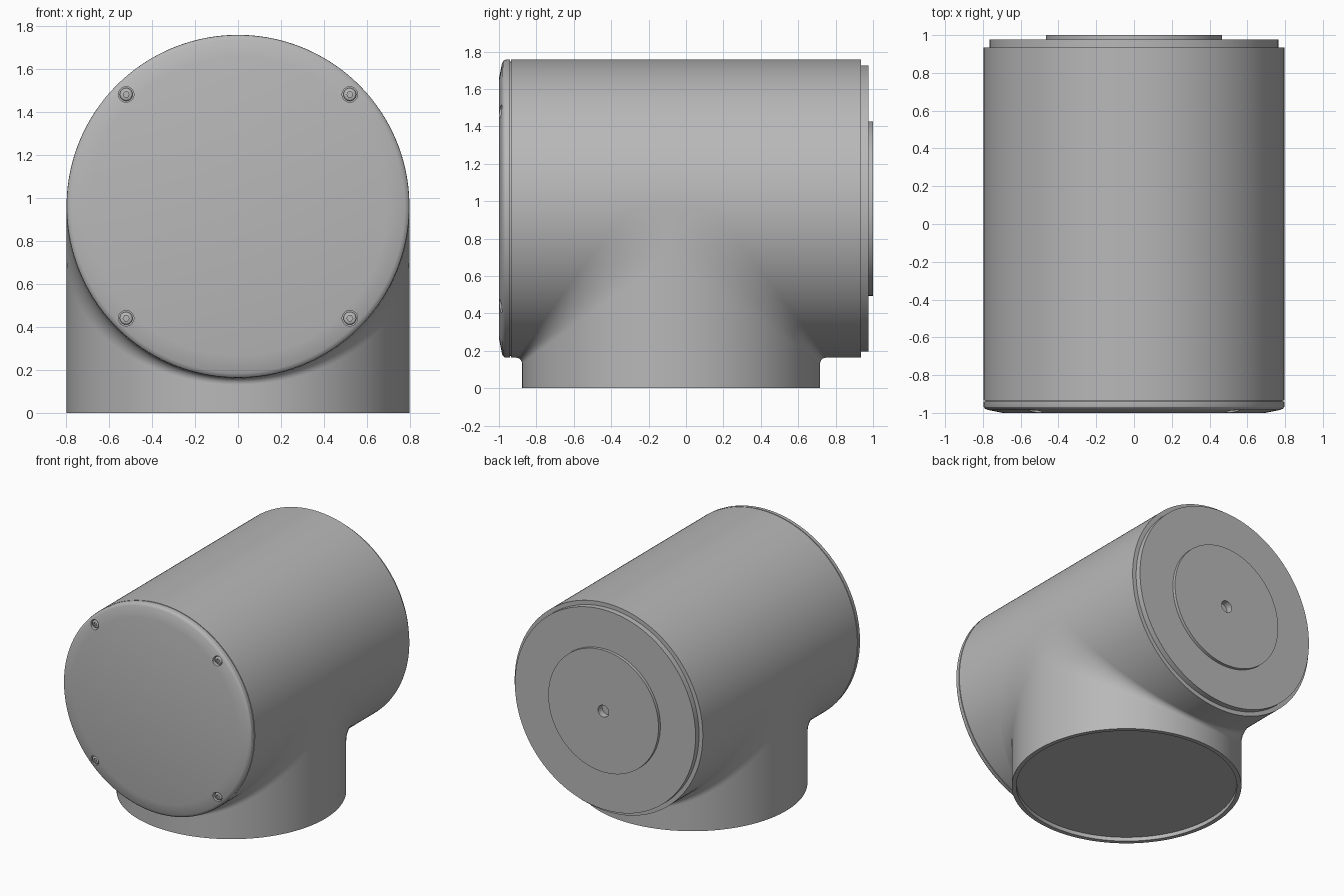
import bpy, bmesh
from math import sin, cos, pi, radians
from mathutils import Matrix, Vector

cube = bpy.data.objects.get("Cube")
if cube:
    bpy.data.objects.remove(cube)

R = 0.797          # shared radius of body and neck
AXIS_Z = 0.96      # height of the horizontal axis
NECK_Y = -0.08     # centre of the vertical neck

grey = bpy.data.materials.new("plain grey")
grey.use_nodes = True
grey.diffuse_color = (0.48, 0.48, 0.48, 1)
grey.node_tree.nodes["Principled BSDF"].inputs["Base Color"].default_value = (0.48, 0.48, 0.48, 1)


def finish(name, bm, recalc=True):
    if recalc:
        bmesh.ops.recalc_face_normals(bm, faces=bm.faces)
    mesh = bpy.data.meshes.new(name)
    bm.to_mesh(mesh)
    bm.free()
    mesh.materials.append(grey)
    ob = bpy.data.objects.new(name, mesh)
    bpy.context.collection.objects.link(ob)
    return ob


def smooth(ob):
    bpy.ops.object.select_all(action='DESELECT')
    ob.select_set(True)
    bpy.context.view_layer.objects.active = ob
    bpy.ops.object.shade_smooth_by_angle(angle=radians(25))


def lathe(name, profile, matrix, segments=192):
    """Spin (radius, height) points about local z; radius 0 closes an end."""
    bm = bmesh.new()
    rings = []
    for r, h in profile:
        n = segments if r else 1
        rings.append([bm.verts.new(matrix @ Vector((r * cos(2 * pi * i / n), r * sin(2 * pi * i / n), h)))
                      for i in range(n)])
    for a, b in zip(rings, rings[1:]):
        for i in range(segments):
            k = (i + 1) % segments
            if len(a) == 1:
                bm.faces.new((a[0], b[k], b[i]))
            elif len(b) == 1:
                bm.faces.new((a[i], a[k], b[0]))
            else:
                bm.faces.new((a[i], a[k], b[k], b[i]))
    return finish(name, bm)


# local z becomes +y (backward) or -y (forward)
backward = Matrix.Translation((0, 0, AXIS_Z)) @ Matrix.Rotation(-pi / 2, 4, 'X')
forward = Matrix.Rotation(pi / 2, 4, 'X')

# Horizontal body with stepped back, raised disc and centre hole
body = lathe("body", [(0, -0.935), (R, -0.935), (R, 0.935), (0.765, 0.935), (0.765, 0.977),
                      (0.467, 0.977), (0.467, 1), (0.045, 1), (0.045, 0.95), (0, 0.95)], backward)
smooth(body)

# Front cap with a tapered rim and a fine groove behind it
cap = lathe("front_cap", [(0, -1), (0.695, -1), (0.775, -0.984), (0.788, -0.978), (0.795, -0.97),
                          (R, -0.96), (R, -0.941), (0.787, -0.941), (0.787, -0.93), (0, -0.93)], backward)

# Screws in round pockets around the cap rim
for side, sx in (("left", 1), ("right", -1)):
    for level, sz in (("upper", 1), ("lower", -1)):
        place = Matrix.Translation((sx * 0.52, 0, AXIS_Z + sz * 0.52)) @ forward
        cutter = lathe("screw_pocket_cutter", [(0, 0.955), (0.036, 0.955), (0.036, 1.02), (0, 1.02)], place, 32)
        cutter.hide_render = True
        cutter.hide_viewport = True
        cut = cap.modifiers.new("screw_pocket", 'BOOLEAN')
        cut.operation = 'DIFFERENCE'
        cut.solver = 'EXACT'
        cut.object = cutter
        screw = lathe(f"screw_{level}_{side}", [(0, 0.95), (0.03, 0.95), (0.03, 0.978), (0.025, 0.984),
                                                (0.018, 0.986)], place, 24)
        smooth(screw)
        # hexagonal socket
        lathe(f"screw_socket_{level}_{side}", [(0.021, 0.9855), (0.014, 0.9865), (0.014, 0.972), (0, 0.972)],
              place, 6)
smooth(cap)

# Vertical neck with a shallow recess underneath
neck = lathe("neck", [(0, 0.03), (0.765, 0.03), (0.765, 0), (R, 0), (R, AXIS_Z)],
             Matrix.Translation((0, NECK_Y, 0)))
smooth(neck)

# Blend between neck and body, widening towards the sides
STEPS, ARC = 96, 12
RB = R + 0.0004
for name, sy in (("blend_front", -1), ("blend_back", 1)):
    bm = bmesh.new()
    rows = []

    def row(x, corner, width):
        pts = []
        for j in range(ARC + 1):
            a = pi / 2 * j / ARC
            y = corner + width * (1 - cos(a))
            z = -corner - width * (1 - sin(a))
            pts.append(bm.verts.new((x, NECK_Y + sy * y, AXIS_Z + z)))
        return pts

    rows.append(row(-RB, 0, 0.0001))
    for i in range(STEPS + 1):
        t = -pi / 2 + pi * i / STEPS
        rows.append(row(RB * sin(t), RB * cos(t), 0.03 + 0.2 * (1 - cos(t))))
    rows.append(row(RB, 0, 0.0001))
    for a, b in zip(rows, rows[1:]):
        for j in range(ARC):
            bm.faces.new((a[j], a[j + 1], b[j + 1], b[j]))
    for f in bm.faces:
        f.normal_update()
        outward = Vector((f.calc_center_median().x, sy * 0.4, -0.4))
        if f.normal.dot(outward) < 0:
            f.normal_flip()
    smooth(finish(name, bm, recalc=False))
